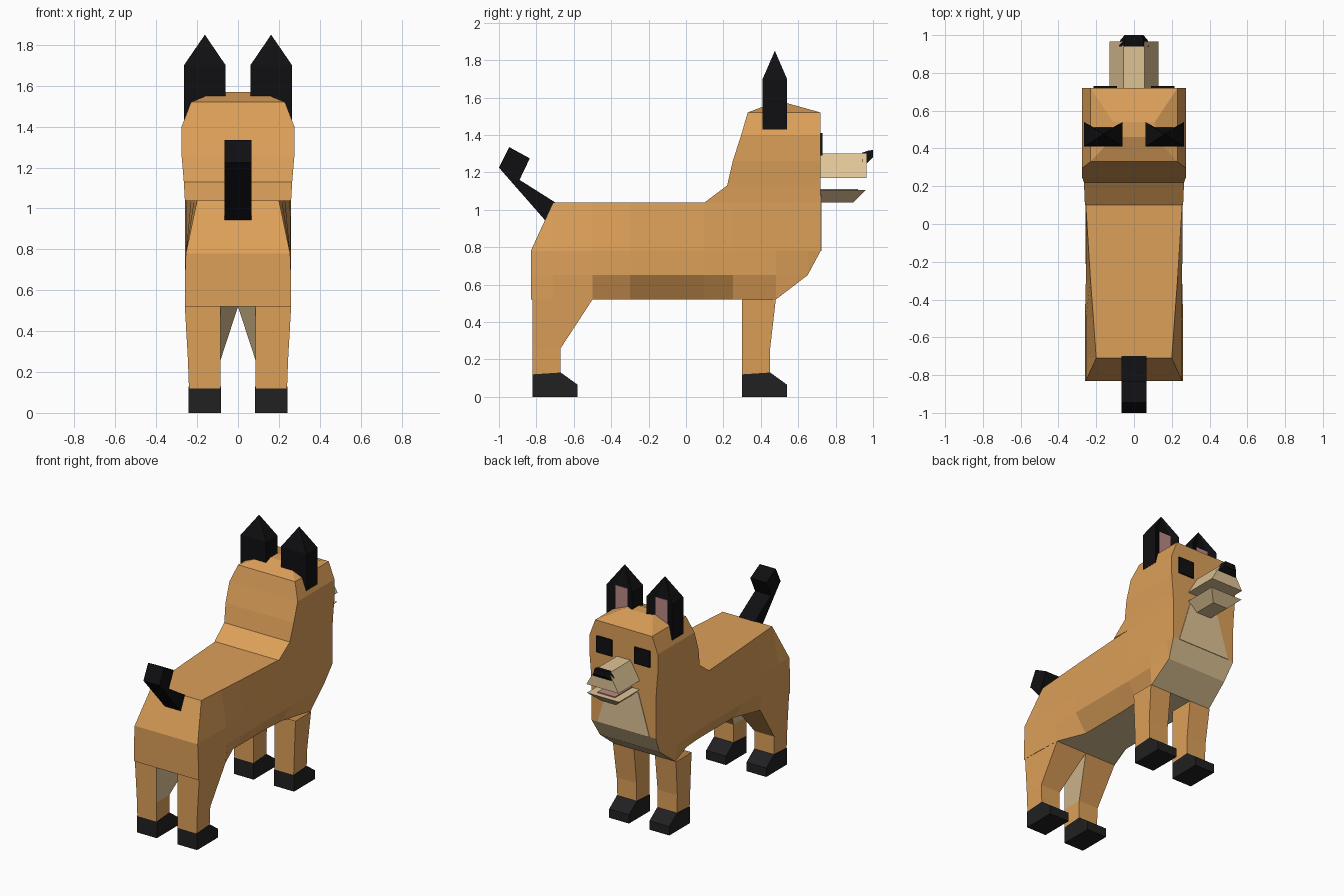
import bpy, bmesh

if "Cube" in bpy.data.objects:
    bpy.data.objects.remove(bpy.data.objects["Cube"])


def material(name, r, g, b):
    m = bpy.data.materials.new(name)
    m.diffuse_color = (r, g, b, 1)
    m.use_nodes = True
    m.node_tree.nodes["Principled BSDF"].inputs["Base Color"].default_value = m.diffuse_color
    return m


FUR = material("tan_fur", 0.72, 0.35, 0.10)
CREAM = material("cream_fur", 0.73, 0.55, 0.30)
BLACK = material("black", 0.005, 0.005, 0.006)
PAW = material("paw_black", 0.015, 0.015, 0.016)
PINK = material("pink", 0.50, 0.25, 0.23)


def loft(name, rings, mat, caps=(True, True), mirror=False, drop=None, second=None):
    """Skin a list of equal-length point rings. drop(face) removes faces,
    second=(material, test) recolours the faces that pass the test."""
    bm = bmesh.new()
    vs = [[bm.verts.new(p) for p in ring] for ring in rings]
    n = len(rings[0])
    for a, b in zip(vs, vs[1:]):
        for i in range(n):
            j = (i + 1) % n
            bm.faces.new((a[i], a[j], b[j], b[i]))
    if caps[0]:
        bm.faces.new(vs[0][::-1])
    if caps[1]:
        bm.faces.new(vs[-1])
    bmesh.ops.remove_doubles(bm, verts=bm.verts, dist=0.0005)
    bmesh.ops.recalc_face_normals(bm, faces=bm.faces)
    bm.normal_update()
    if drop:
        gone = [f for f in bm.faces if drop(f)]
        bmesh.ops.delete(bm, geom=gone, context='FACES')
    if second:
        for f in bm.faces:
            if second[1](f):
                f.material_index = 1
    me = bpy.data.meshes.new(name)
    bm.to_mesh(me)
    bm.free()
    me.materials.append(mat)
    if second:
        me.materials.append(second[0])
    ob = bpy.data.objects.new(name, me)
    bpy.context.collection.objects.link(ob)
    if mirror:
        ob.modifiers.new("mirror", 'MIRROR')
    return ob


def rect(z, x0, x1, y0, y1):
    return [(x0, y0, z), (x1, y0, z), (x1, y1, z), (x0, y1, z)]


def extrude_x(name, profile, x0, x1, mat, mirror=False):
    rings = [[(x, y, z) for y, z in profile] for x in (x0, x1)]
    return loft(name, rings, mat, mirror=mirror)


def section(y, half):
    return [(x, y, z) for x, z in half] + [(-x, y, z) for x, z in reversed(half)]


# Trunk: cross-sections from rump to chest
def trunk_section(y, top, mid, low, bottom, zt=1.04, zl=0.65, zb=0.52):
    return section(y, [(top, zt), (mid, 0.78), (low, zl), (bottom, zb)])


trunk = [
    trunk_section(-0.83, 0.255, 0.255, 0.26, 0.26, zt=0.78),
    trunk_section(-0.71, 0.20, 0.255, 0.26, 0.26),
    trunk_section(-0.50, 0.215, 0.255, 0.26, 0.25),
    trunk_section(-0.30, 0.23, 0.255, 0.255, 0.17),
    trunk_section(0.10, 0.255, 0.257, 0.255, 0.17),
    trunk_section(0.25, 0.26, 0.26, 0.255, 0.18),
    trunk_section(0.48, 0.26, 0.26, 0.26, 0.25),
    trunk_section(0.65, 0.26, 0.26, 0.24, 0.24, zb=0.65),
    trunk_section(0.72, 0.26, 0.26, 0.26, 0.26, zl=0.78, zb=0.78),
]
loft("trunk", trunk, FUR,
     drop=lambda f: f.calc_center_median().z > 1.03 and f.calc_center_median().y > 0.1,
     second=(CREAM, lambda f: f.normal.z < -0.3 and abs(f.calc_center_median().x) < 0.05
             and f.calc_center_median().y > -0.5))

# Neck and head: stacked layers ending in a low crown
layers = [(1.04, 0.26, 0.10, 0.72), (1.13, 0.265, 0.22, 0.72), (1.26, 0.276, 0.25, 0.72),
          (1.40, 0.276, 0.295, 0.72), (1.52, 0.23, 0.33, 0.72), (1.57, 0.11, 0.46, 0.54)]
loft("neck_and_head", [rect(z, -w, w, a, b) for z, w, a, b in layers], FUR, caps=(False, True))

# Chest bib: thin panel on the front of the chest
loft("chest_bib", [section(y, [(0.12, 1.08), (0.21, 0.78)]) for y in (0.715, 0.724)], CREAM)

# Muzzle, lower jaw, tongue and nose
loft("muzzle", [rect(1.17, -0.13, 0.13, 0.72, 0.965),
                rect(1.30, -0.055, 0.055, 0.72, 0.965)], CREAM)
loft("lower_jaw", [rect(1.04, -0.06, 0.06, 0.72, 0.895),
                   rect(1.105, -0.13, 0.13, 0.72, 0.96)], CREAM)
loft("tongue", [rect(1.10, -0.07, 0.07, 0.72, 0.92),
                rect(1.112, -0.07, 0.07, 0.72, 0.92)], PINK)
loft("nose", [section(0.94, [(0.05, 1.305), (0.08, 1.26)]),
              section(0.97, [(0.05, 1.315), (0.075, 1.25)]),
              section(1.00, [(0.04, 1.32), (0.05, 1.28)])], BLACK)

# Eyes
loft("eyes", [rect(1.29, 0.09, 0.215, 0.715, 0.73),
              rect(1.41, 0.09, 0.215, 0.715, 0.73)], BLACK, mirror=True)

# Ears: scooped front, pointed tip, pink lining
ear = [(0.06, 0.41), (0.265, 0.41), (0.265, 0.54), (0.21, 0.51), (0.115, 0.51), (0.06, 0.54)]
loft("ears", [[(x, y, z) for x, y in ear] for z in (1.43, 1.70)]
     + [[(0.162, 0.475, 1.85)] * 6], BLACK, caps=(True, False), mirror=True)
loft("ear_linings", [rect(1.53, 0.115, 0.21, 0.50, 0.514),
                     rect(1.70, 0.115, 0.21, 0.50, 0.514)], PINK, mirror=True)

# Legs: open at both ends where they meet trunk and paws
loft("front_legs", [rect(0.12, 0.085, 0.24, 0.30, 0.45), rect(0.26, 0.085, 0.245, 0.30, 0.45),
                    rect(0.52, 0.085, 0.255, 0.30, 0.48)], FUR, caps=(False, False), mirror=True)
thigh = [(0.085, -0.82, 0.52), (0.26, -0.82, 0.52), (0.25, -0.50, 0.52), (0.0, -0.50, 0.52)]
loft("back_legs", [rect(0.12, 0.085, 0.24, -0.82, -0.67), rect(0.26, 0.085, 0.245, -0.82, -0.67),
                   thigh], FUR, caps=(False, False), mirror=True,
     second=(CREAM, lambda f: f.calc_center_median().x < 0.1 and f.calc_center_median().z > 0.26))

# Paws
for name, y in (("front_paws", 0.30), ("back_paws", -0.82)):
    paw = [(y, 0), (y + 0.24, 0), (y + 0.24, 0.065), (y + 0.15, 0.13), (y, 0.12)]
    extrude_x(name, paw, 0.083, 0.243, PAW, mirror=True)

# Tail
extrude_x("tail", [(-0.75, 0.94), (-0.70, 1.04), (-0.89, 1.16), (-0.835, 1.275),
                   (-0.945, 1.335), (-1.00, 1.225)], -0.065, 0.065, BLACK)
